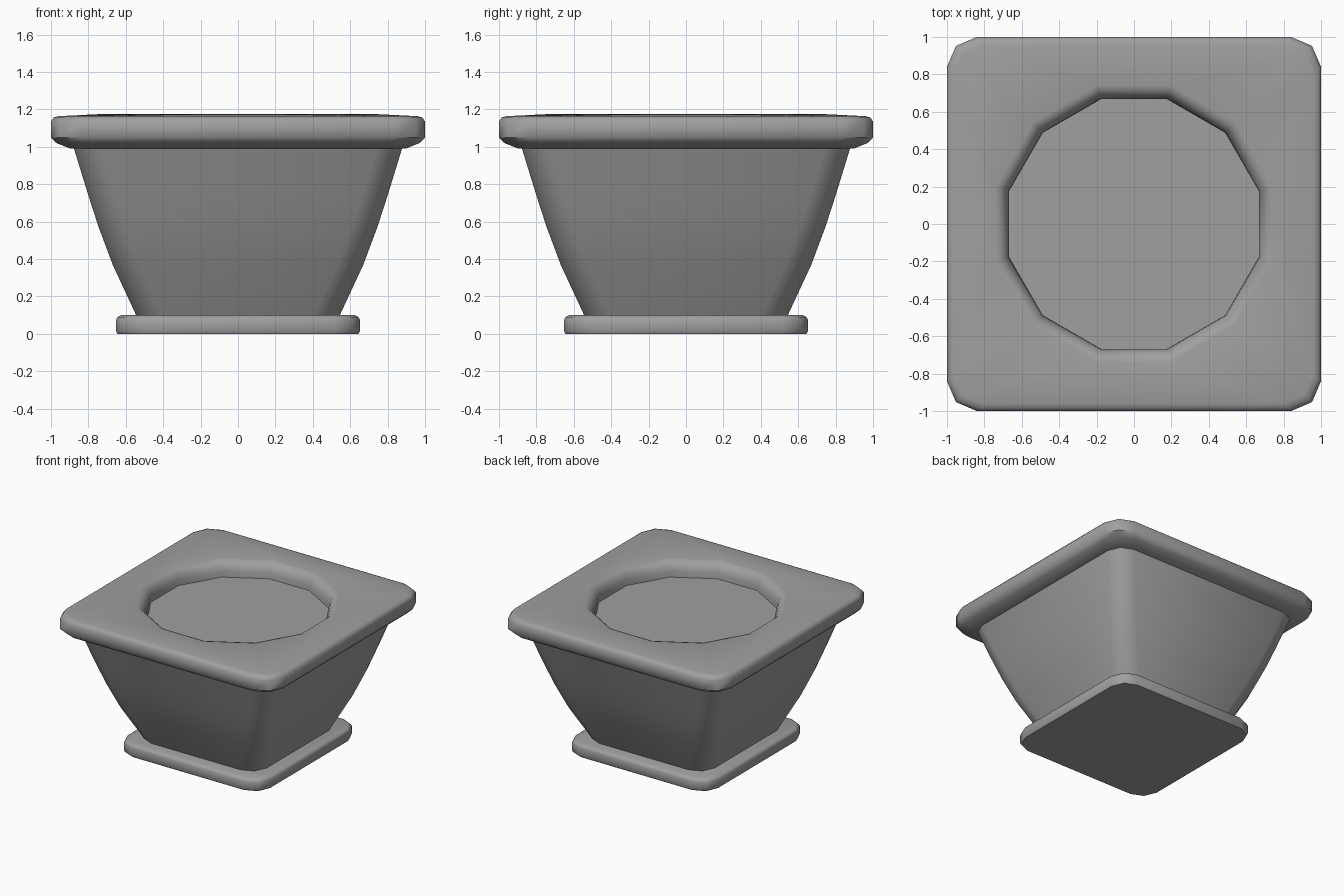
import bpy
import bmesh
import math

cube = bpy.data.objects.get("Cube")
if cube:
    bpy.data.objects.remove(cube, do_unlink=True)

stone = bpy.data.materials.new("stone_grey")
stone.use_nodes = True
GREY = (0.35, 0.35, 0.35, 1)
stone.diffuse_color = GREY
stone.node_tree.nodes["Principled BSDF"].inputs["Base Color"].default_value = GREY


def square_ring(h, cut, z):
    """Square with corners rounded by three points, half-width h."""
    quarter = [(h, h - cut), (h - cut * 0.3, h - cut * 0.3), (h - cut, h)]
    return turn(quarter, z)


def round_ring(r, z):
    """Twelve-sided ring of radius r, lined up with the square corners."""
    quarter = [(r * math.cos(math.radians(a)), r * math.sin(math.radians(a)))
               for a in (15, 45, 75)]
    return turn(quarter, z)


def turn(quarter, z):
    pts = []
    for k in range(4):
        for x, y in quarter:
            for _ in range(k):
                x, y = -y, x
            pts.append((x, y, z))
    return pts


def loft(name, rings, cap_start=False, cap_end=False):
    bm = bmesh.new()
    rows = [[bm.verts.new(p) for p in ring] for ring in rings]
    n = len(rows[0])
    for low, high in zip(rows, rows[1:]):
        for i in range(n):
            j = (i + 1) % n
            bm.faces.new((low[i], low[j], high[j], high[i]))
    if cap_start:
        bm.faces.new(rows[0][::-1])
    if cap_end:
        bm.faces.new(rows[-1])
    mesh = bpy.data.meshes.new(name)
    bm.to_mesh(mesh)
    bm.free()
    mesh.materials.append(stone)
    obj = bpy.data.objects.new(name, mesh)
    bpy.context.collection.objects.link(obj)
    bpy.ops.object.select_all(action='DESELECT')
    obj.select_set(True)
    bpy.context.view_layer.objects.active = obj
    bpy.ops.object.shade_smooth_by_angle(angle=math.radians(50))
    return obj


# Foot slab
loft("foot", [square_ring(h, 0.14, z) for h, z in
              ((0.645, 0), (0.652, 0.015), (0.652, 0.075), (0.645, 0.09), (0.625, 0.1))],
     cap_start=True, cap_end=True)

# Flared bowl
loft("bowl", [square_ring(h, 0.14, z) for h, z in
              ((0.54, 0.09), (0.67, 0.37), (0.745, 0.57), (0.8, 0.74), (0.88, 1.0))],
     cap_start=True)

# Rim: underside, outer edge, top and the twelve-sided opening
outer = [square_ring(h, 0.16, z) for h, z in
         ((0.84, 0.99), (0.9, 0.992), (0.97, 1.02), (1.0, 1.05),
          (1.0, 1.135), (0.985, 1.157), (0.96, 1.164))]
opening = [round_ring(r, z) for r, z in
           ((0.765, 1.175), (0.735, 1.165), (0.71, 1.14), (0.693, 1.1), (0.69, 1.03))]
loft("rim", outer + opening)

# Fill surface inside the opening
loft("inner_floor", [round_ring(0.692, 1.05)], cap_end=True)
